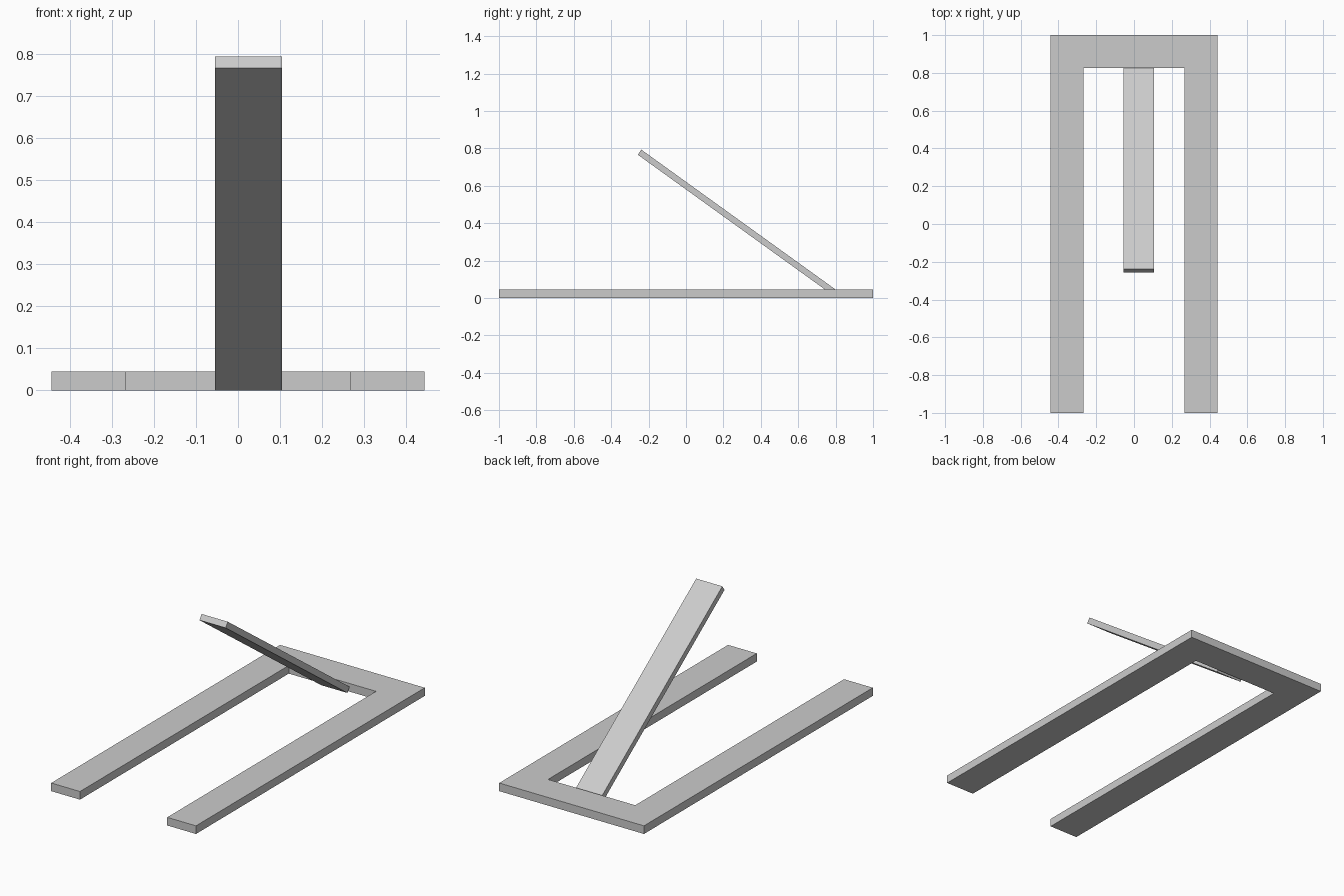
import bpy
import bmesh
from mathutils import Vector

if "Cube" in bpy.data.objects:
    bpy.data.objects.remove(bpy.data.objects["Cube"])

grey = bpy.data.materials.new("plain grey")
grey.diffuse_color = (0.6, 0.6, 0.6, 1)
grey.use_nodes = True
grey.node_tree.nodes["Principled BSDF"].inputs["Base Color"].default_value = grey.diffuse_color


def prism(name, outline, offset):
    """Extrude a flat outline along the offset into a closed solid."""
    bm = bmesh.new()
    face = bm.faces.new([bm.verts.new(p) for p in outline])
    result = bmesh.ops.extrude_face_region(bm, geom=[face], use_keep_orig=True)
    verts = [v for v in result["geom"] if isinstance(v, bmesh.types.BMVert)]
    bmesh.ops.translate(bm, verts=verts, vec=Vector(offset))
    bmesh.ops.recalc_face_normals(bm, faces=bm.faces[:])
    mesh = bpy.data.meshes.new(name)
    bm.to_mesh(mesh)
    bm.free()
    mesh.materials.append(grey)
    obj = bpy.data.objects.new(name, mesh)
    bpy.context.collection.objects.link(obj)
    return obj


# U-shaped base frame, open towards the front
outer, inner, inner_back = 0.443, 0.267, 0.825
half = [(inner, inner_back), (inner, -1), (outer, -1), (outer, 1)]
outline = half + [(-x, y) for x, y in reversed(half)]
prism("base_frame", [(x, y, 0) for x, y in outline], (0, 0, 0.045))

# Slanted bar rising forward from the back rail, slightly right of centre
profile = [(0.806, 0), (0.825, 0.027), (-0.239, 0.793), (-0.258, 0.766)]
prism("slanted_bar", [(-0.055, y, z) for y, z in profile], (0.16, 0, 0))
